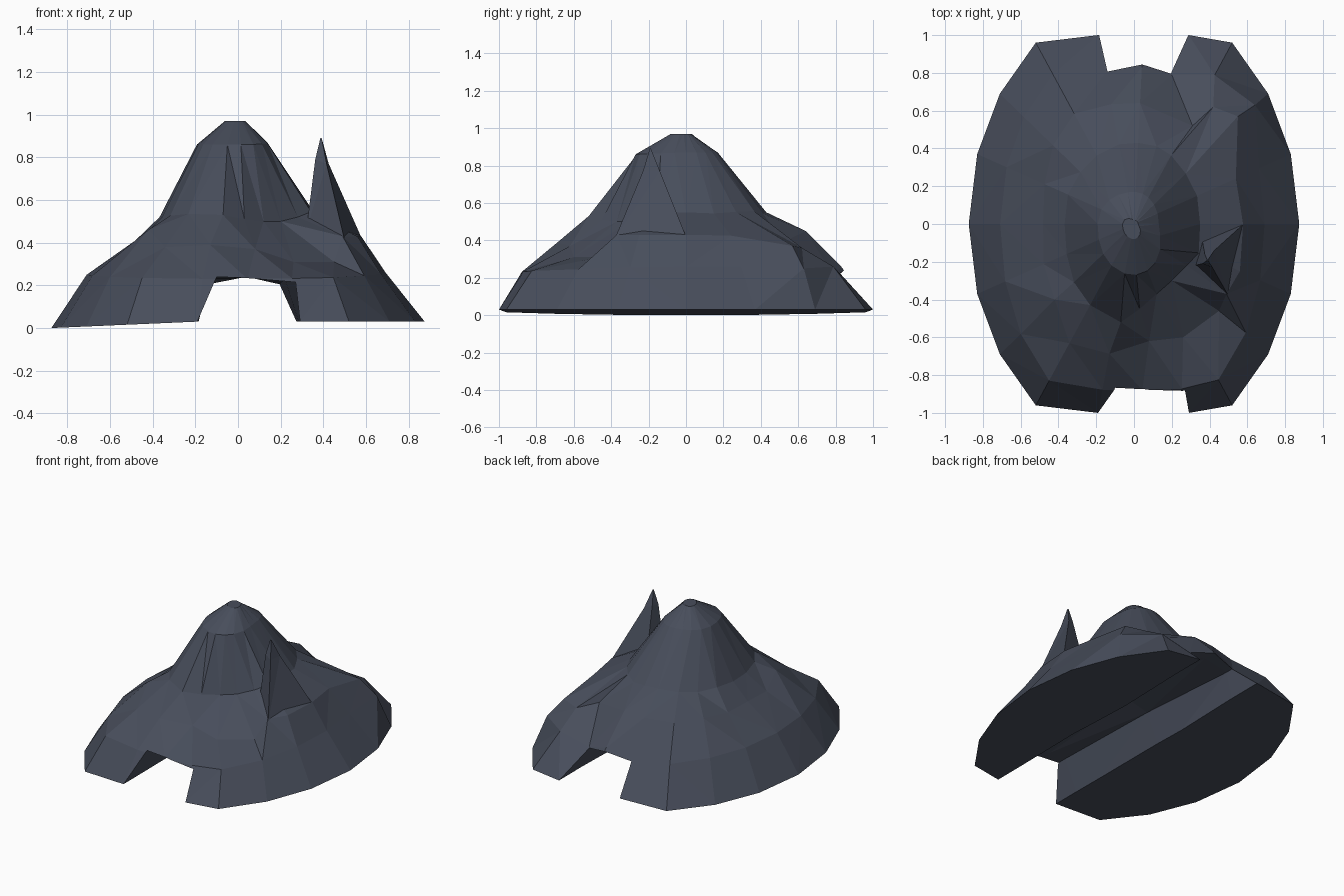
import bpy
import bmesh
import random

random.seed(4)
cube = bpy.data.objects.get("Cube")
if cube:
    bpy.data.objects.remove(cube, do_unlink=True)

# Single slate rock colour
COLOUR = (0.064, 0.075, 0.105, 1.0)
rock = bpy.data.materials.new("slate_rock")
rock.use_nodes = True
rock.diffuse_color = COLOUR
bsdf = next(n for n in rock.node_tree.nodes if n.type == "BSDF_PRINCIPLED")
bsdf.inputs["Base Color"].default_value = COLOUR
bsdf.inputs["Roughness"].default_value = 0.9


def loft(name, rings, cap_start, cap_end):
    """Join closed rings of points into a flat-shaded object."""
    bm = bmesh.new()
    loops = [[bm.verts.new(p) for p in ring] for ring in rings]
    for low, high in zip(loops, loops[1:]):
        n = len(low)
        for i in range(n):
            j = (i + 1) % n
            bm.faces.new((low[i], low[j], high[j], high[i]))
    cap_start(bm, loops[0])
    cap_end(bm, loops[-1])
    bmesh.ops.triangulate(bm, faces=bm.faces[:])
    bmesh.ops.recalc_face_normals(bm, faces=bm.faces[:])
    mesh = bpy.data.meshes.new(name)
    bm.to_mesh(mesh)
    bm.free()
    mesh.materials.append(rock)
    obj = bpy.data.objects.new(name, mesh)
    bpy.context.collection.objects.link(obj)
    return obj


def cap(bm, loop):
    bm.faces.new(loop)


def cap_in_strips(bm, loop):
    """Close a ring that mirrors across y with strips running along y."""
    n = len(loop)
    for i in range(n // 2):
        strip = [loop[i], loop[i + 1], loop[n - i - 1], loop[-i % n]]
        bm.faces.new(list(dict.fromkeys(strip)))


# Footprint: back half, then its mirror along the front
back_half = [(.875, 0), (.83, .37), (.71, .69), (.52, .96), (.29, 1), (.05, 1),
             (-.19, 1), (-.52, .96), (-.71, .69), (-.83, .37), (-.875, 0)]
outline = back_half + [(x, -y) for x, y in back_half[-2:0:-1]]

# Slope profiles per side: fraction of the footprint, height
west = [(.81, .25), (.55, .41), (.42, .52), (.22, .86), (.07, .97)]
east = [(.79, .26), (.66, .43), (.40, .55), (.15, .87), (.025, .97)]
front = [(.88, .23), (.70, .38), (.52, .53), (.27, .86), (.08, .97)]
back = [(.83, .26), (.64, .45), (.43, .55), (.17, .87), (.02, .97)]

# Places that leave the regular slope: (level, column)
special = {
    # back shoulder and the fold above the tunnel mouth
    (0, 2): (.64, .63, .25), (1, 2): (.55, .57, .37), (1, 3): (.42, .62, .36),
    (0, 4): (.20, .79, .21), (0, 6): (-.15, .80, .21), (1, 4): (.31, .52, .39),
    # raised shoulder on the front west side
    (1, 12): (-.42, -.40, .46),
    # hollow at the foot of the flat front face
    (1, 15): (.08, -.62, .37), (1, 16): (.26, -.60, .31),
    (1, 17): (.45, -.46, .31), (1, 18): (.49, -.37, .43),
    # flat front face
    (2, 14): (-.07, -.52, .53), (2, 15): (.03, -.45, .51),
    (2, 16): (.12, -.37, .50), (2, 17): (.20, -.30, .50),
    (2, 18): (.28, -.22, .52),
}


def slope_point(level, column):
    if (level, column) in special:
        return special[level, column]
    x, y = outline[column]
    fx, zx = (east if x > 0 else west)[level]
    fy, zy = (back if y > 0 else front)[level]
    w = x * x / (x * x + y * y)
    f = w * fx + (1 - w) * fy
    z = w * zx + (1 - w) * zy
    if level > 1:  # rounder towards the summit
        f /= ((x / .875) ** 2 + y * y) ** .5
    if level in (1, 2) and column % 5:
        f *= random.uniform(.98, 1.02)
        z += random.uniform(-.01, .01)
    return x * f, y * f, z


def ground(x):
    return .03 * min(1, (x + .875) / .685)


rings = [[(x, y, ground(x)) for x, y in outline]]
rings += [[slope_point(k, i) for i in range(len(outline))] for k in range(5)]
mountain = loft("mountain", rings, cap_in_strips, cap)

# Tunnel passing from front to back
arch_front = [(-.225, -.05), (-.10, .24), (.03, .235), (.27, .215), (.30, -.05)]
arch_middle = [(-.225, -.05), (-.11, .23), (.05, .27), (.22, .23), (.31, -.05)]
arch_back = [(-.205, -.05), (-.14, .205), (.04, .24), (.195, .205), (.33, -.05)]
sections = [(-1.2, arch_front), (-.8, arch_front), (0, arch_middle),
            (.75, arch_back), (1.2, arch_back)]
cutter = loft("tunnel_cutter",
              [[(x, y, z) for x, z in arch] for y, arch in sections], cap, cap)
cutter.hide_render = True

cut = mountain.modifiers.new("tunnel", "BOOLEAN")
cut.operation = "DIFFERENCE"
cut.solver = "EXACT"
cut.object = cutter
bpy.context.view_layer.objects.active = mountain
bpy.ops.object.modifier_apply(modifier=cut.name)
bpy.data.objects.remove(cutter, do_unlink=True)

# Sharp side pinnacle
foot = [(.58, 0, .42), (.50, -.38, .41), (.32, -.22, .46), (.36, -.08, .48)]
neck = [(.425, -.14, .77), (.415, -.23, .77), (.362, -.21, .79), (.375, -.16, .79)]
tip = [(.392, -.188, .89), (.392, -.194, .89), (.386, -.194, .89), (.386, -.188, .89)]
loft("side_pinnacle", [foot, neck, tip], cap, cap)
